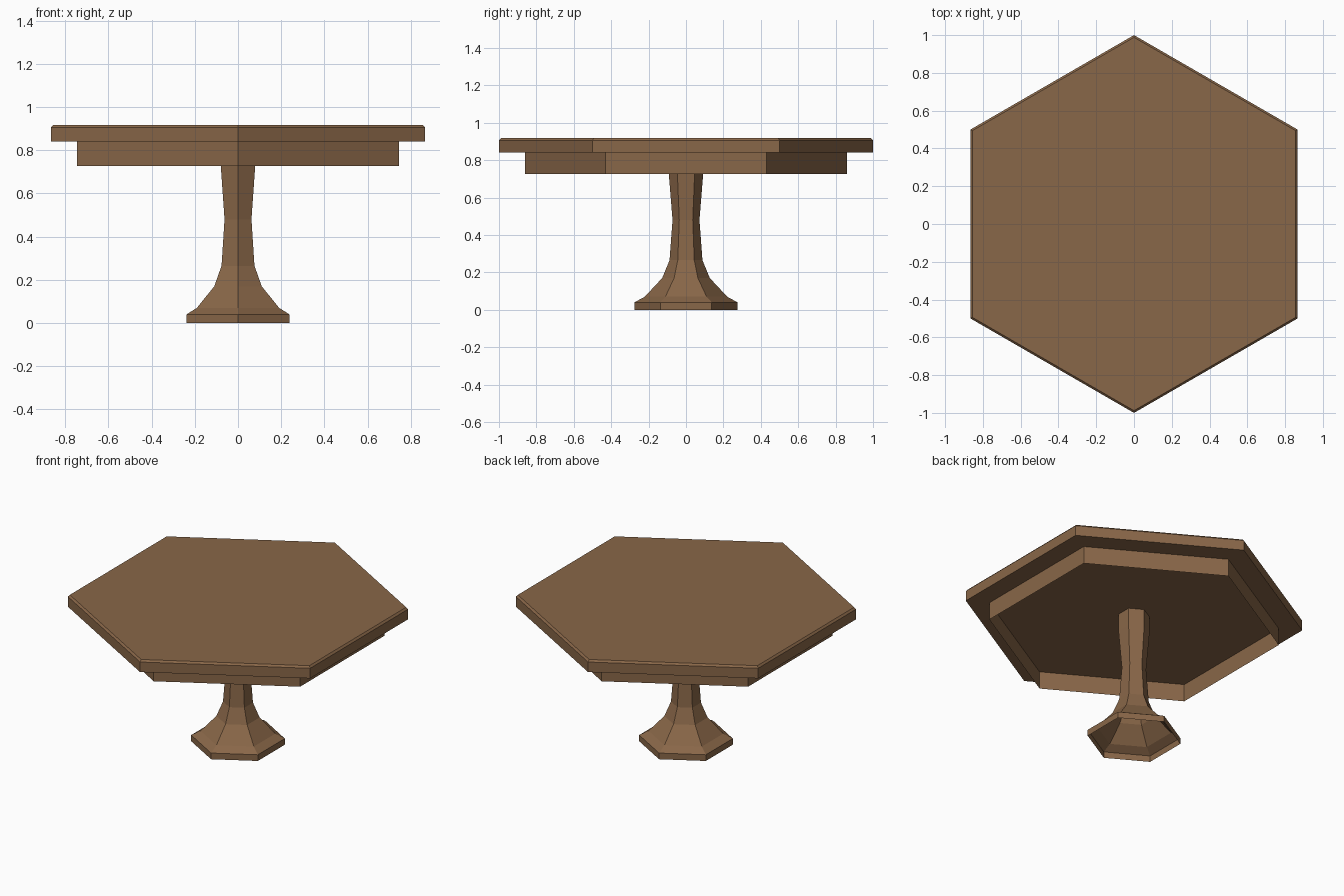
import bpy, bmesh, math

if "Cube" in bpy.data.objects:
    bpy.data.objects.remove(bpy.data.objects["Cube"])

wood = bpy.data.materials.new("brown wood")
wood.diffuse_color = (0.25, 0.135, 0.065, 1.0)
wood.use_nodes = True
wood.node_tree.nodes["Principled BSDF"].inputs["Base Color"].default_value = wood.diffuse_color


def hex_loft(name, profile, cap_bottom=False, cap_top=False):
    """Stack hexagonal rings of (radius, z), corners pointing along +/-y."""
    bm = bmesh.new()
    rings = []
    for r, z in profile:
        angles = [math.radians(30 + 60 * i) for i in range(6)]
        rings.append([bm.verts.new((r * math.cos(a), r * math.sin(a), z)) for a in angles])
    for lo, hi in zip(rings, rings[1:]):
        for i in range(6):
            j = (i + 1) % 6
            bm.faces.new((lo[i], lo[j], hi[j], hi[i]))
    if cap_bottom:
        bm.faces.new(rings[0][::-1])
    if cap_top:
        bm.faces.new(rings[-1])
    mesh = bpy.data.meshes.new(name)
    bm.to_mesh(mesh)
    bm.free()
    mesh.materials.append(wood)
    obj = bpy.data.objects.new(name, mesh)
    bpy.context.collection.objects.link(obj)
    return obj


# Closed slab with a small chamfer on its upper edge
hex_loft("table_top", [(1.0, 0.84), (1.0, 0.905), (0.988, 0.917)], True, True)

# Thin skirt below the slab, open underneath
hex_loft("apron", [(0.86, 0.727), (0.86, 0.84)])

# Flared pedestal, hollow and open at the foot
hex_loft("pedestal", [(0.275, 0.0), (0.275, 0.04), (0.22, 0.07), (0.127, 0.17),
                      (0.088, 0.265), (0.072, 0.48), (0.092, 0.727), (0.092, 0.84)])
